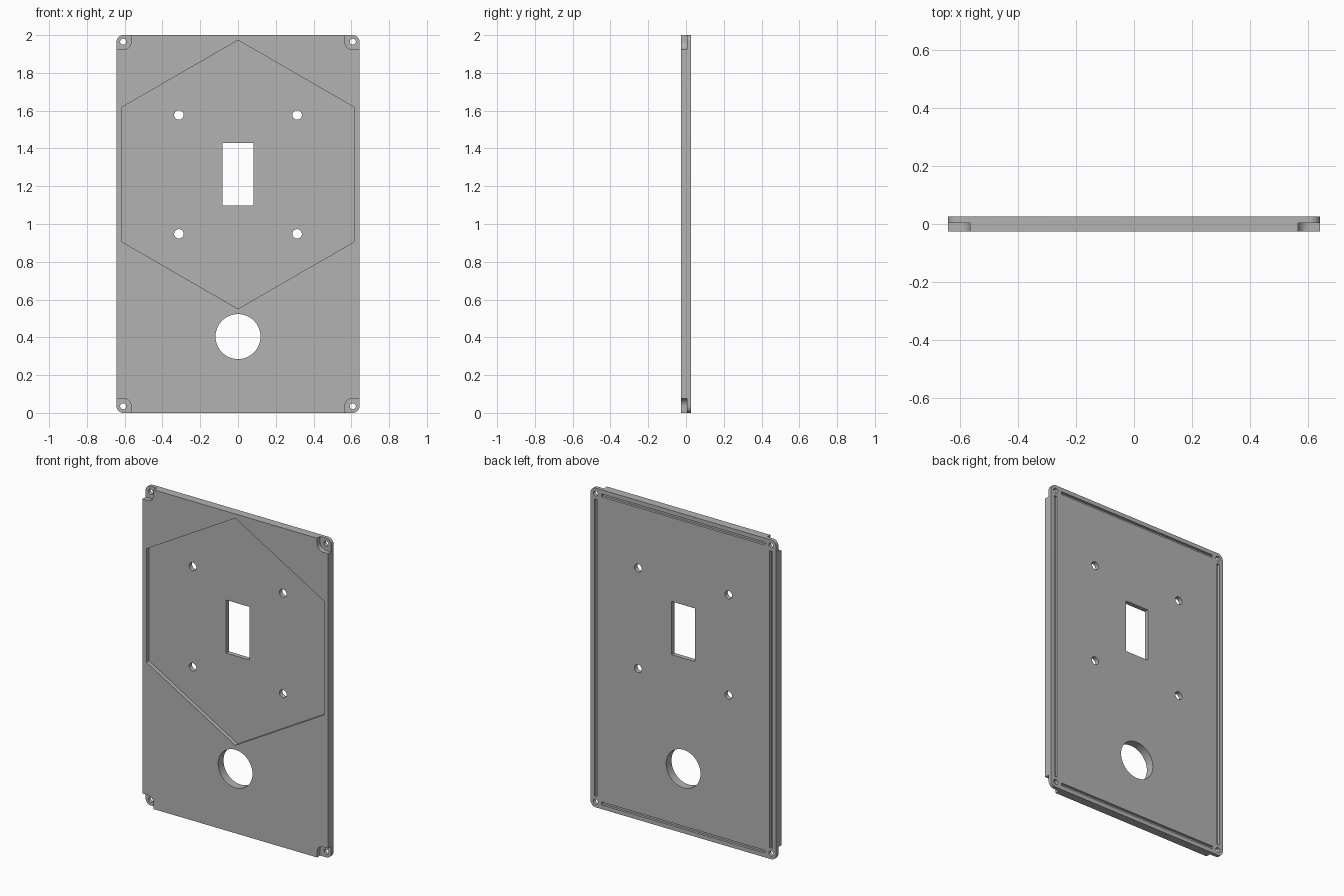
import bpy
import bmesh
from math import cos, sin, pi, radians

if "Cube" in bpy.data.objects:
    bpy.data.objects.remove(bpy.data.objects["Cube"])

HALF_W, HEIGHT = 0.643, 2.0
FRONT, BACK = -0.0265, 0.0265
SCREW_X, SCREW_INSET = 0.608, 0.035

grey = bpy.data.materials.new("plain grey")
grey.use_nodes = True
colour = (0.45, 0.45, 0.45, 1)
grey.diffuse_color = colour
grey.node_tree.nodes["Principled BSDF"].inputs["Base Color"].default_value = colour


def circle(x, z, r, n=40, turn=0.0):
    """Regular polygon outline in the xz plane."""
    return [(x + r * cos(turn + 2 * pi * i / n), z + r * sin(turn + 2 * pi * i / n))
            for i in range(n)]


def rectangle(x0, x1, z0, z1, r=0.0, steps=10):
    """Rectangle outline with optional rounded corners."""
    if r == 0:
        return [(x0, z0), (x1, z0), (x1, z1), (x0, z1)]
    centres = [(x1 - r, z1 - r), (x0 + r, z1 - r), (x0 + r, z0 + r), (x1 - r, z0 + r)]
    return [(cx + r * cos((q + i / steps) * pi / 2), cz + r * sin((q + i / steps) * pi / 2))
            for q, (cx, cz) in enumerate(centres) for i in range(steps + 1)]


def prism(name, outlines, y0, y1):
    """Extrude outlines along y into one object."""
    bm = bmesh.new()
    for outline in outlines:
        face = bm.faces.new([bm.verts.new((x, y0, z)) for x, z in outline])
        extruded = bmesh.ops.extrude_face_region(bm, geom=[face])
        moved = [v for v in extruded["geom"] if isinstance(v, bmesh.types.BMVert)]
        bmesh.ops.translate(bm, verts=moved, vec=(0, y1 - y0, 0))
    bmesh.ops.recalc_face_normals(bm, faces=bm.faces)
    mesh = bpy.data.meshes.new(name)
    bm.to_mesh(mesh)
    bm.free()
    mesh.materials.append(grey)
    obj = bpy.data.objects.new(name, mesh)
    bpy.context.collection.objects.link(obj)
    return obj


def cut(target, outlines, y0, y1):
    """Subtract extruded outlines from the target."""
    cutter = prism("cutter", outlines, y0, y1)
    cutter.hide_render = True
    mod = target.modifiers.new("cut", 'BOOLEAN')
    mod.operation = 'DIFFERENCE'
    mod.solver = 'EXACT'
    mod.object = cutter
    bpy.context.view_layer.objects.active = target
    bpy.ops.object.modifier_apply(modifier=mod.name)
    bpy.data.objects.remove(cutter)


# Plate with rounded corners
plate = prism("cover_plate", [rectangle(-HALF_W, HALF_W, 0, HEIGHT, 0.035)], FRONT, BACK)

# Hexagonal recess in the front
cut(plate, [circle(0, 1.262, 0.711, 6, pi / 2)], FRONT - 0.1, FRONT + 0.025)

# Corner notches that leave thin screw tabs at the back
screws = [(sx * SCREW_X, z) for sx in (-1, 1) for z in (SCREW_INSET, HEIGHT - SCREW_INSET)]
notches = []
for x, z in screws:
    xs = sorted((x * 0.566 / SCREW_X, x * 1.4))
    zs = (-0.3, 0.077) if z < 1 else (HEIGHT - 0.077, HEIGHT + 0.3)
    notches.append(rectangle(*xs, *zs, 0.042))
cut(plate, notches, FRONT - 0.1, 0.004)

# Through holes: opening, round hole, mounting holes, screw holes
holes = [rectangle(-0.082, 0.082, 1.097, 1.43), circle(0, 0.404, 0.119, 64)]
holes += [circle(sx * 0.313, z, 0.025, 32) for sx in (-1, 1) for z in (0.948, 1.577)]
holes += [circle(x, z, 0.016, 24) for x, z in screws]
cut(plate, holes, -0.2, 0.2)

# Sealing grooves along the back edges
g = 0.009
grooves = [rectangle(sx * SCREW_X - g, sx * SCREW_X + g, 0.07, HEIGHT - 0.07) for sx in (-1, 1)]
grooves += [rectangle(-0.567, 0.567, z - g, z + g) for z in (SCREW_INSET, HEIGHT - SCREW_INSET)]
cut(plate, grooves, BACK - 0.015, BACK + 0.1)

bpy.ops.object.select_all(action='DESELECT')
plate.select_set(True)
bpy.context.view_layer.objects.active = plate
bpy.ops.object.shade_smooth_by_angle(angle=radians(30))
